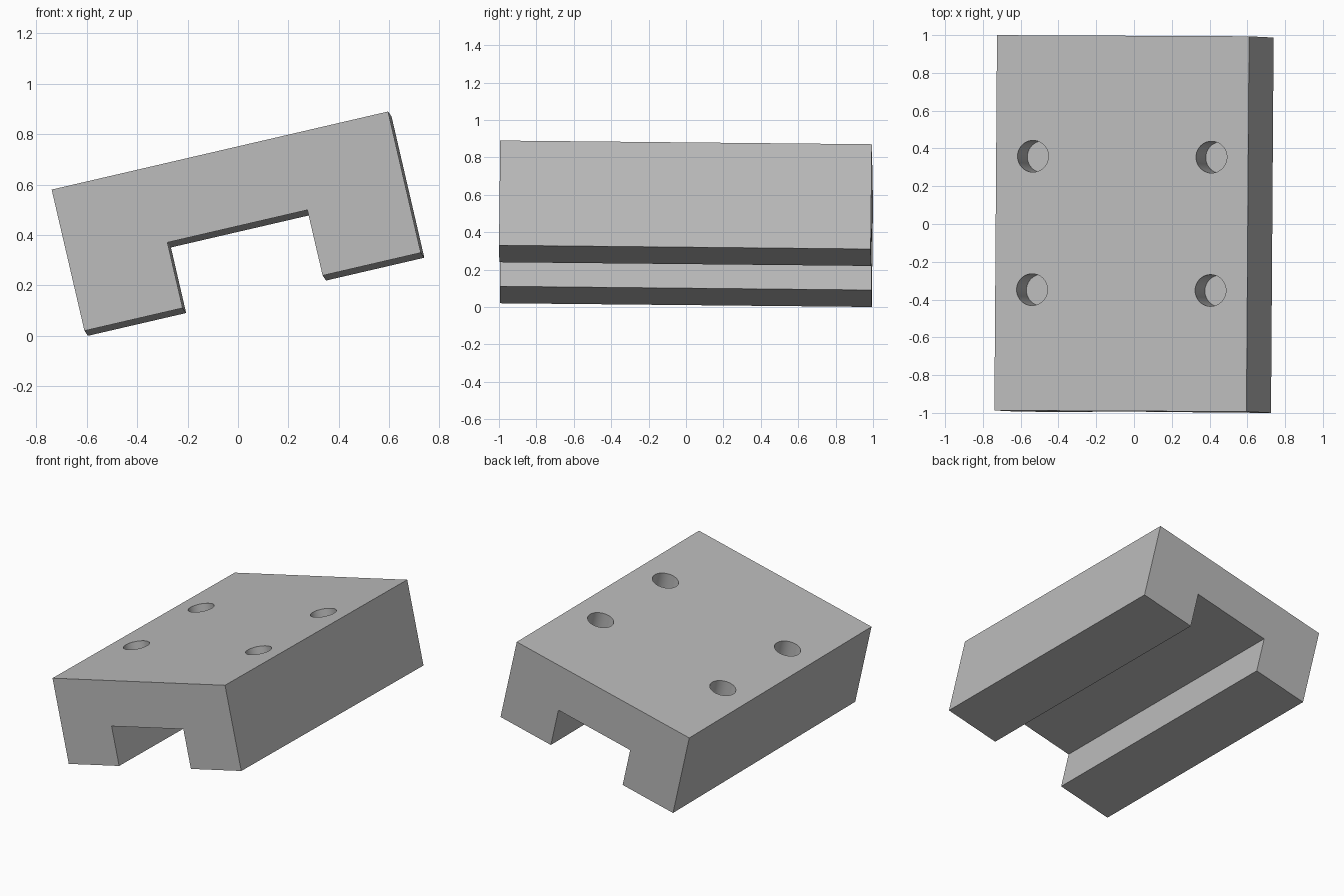
import bpy
import bmesh
from mathutils import Matrix, Vector

cube = bpy.data.objects.get("Cube")
if cube:
    bpy.data.objects.remove(cube, do_unlink=True)

WIDTH, LENGTH, HEIGHT = 1.37, 1.987, 0.575
SLOT_HALF, SLOT_DEPTH = 0.285, 0.267
HOLE_RADIUS, HOLE_DEPTH = 0.084, 0.23
HOLE_X, HOLE_Y = 0.485, 0.353

grey = bpy.data.materials.new("plain_grey")
grey.use_nodes = True
colour = (0.5, 0.5, 0.5, 1)
grey.diffuse_color = colour
grey.node_tree.nodes["Principled BSDF"].inputs["Base Color"].default_value = colour


def make_object(name, bm):
    bmesh.ops.recalc_face_normals(bm, faces=bm.faces)
    mesh = bpy.data.meshes.new(name)
    bm.to_mesh(mesh)
    bm.free()
    mesh.materials.append(grey)
    obj = bpy.data.objects.new(name, mesh)
    bpy.context.collection.objects.link(obj)
    return obj


# Channel block: mirrored half profile extruded along its length, top at z = 0
half = [(SLOT_HALF, SLOT_DEPTH - HEIGHT), (SLOT_HALF, -HEIGHT),
        (WIDTH / 2, -HEIGHT), (WIDTH / 2, 0)]
profile = half + [(-x, z) for x, z in reversed(half)]
bm = bmesh.new()
end = bm.faces.new([bm.verts.new((x, -LENGTH / 2, z)) for x, z in profile])
extruded = bmesh.ops.extrude_face_region(bm, geom=[end])["geom"]
bmesh.ops.translate(bm, vec=(0, LENGTH, 0),
                    verts=[v for v in extruded if isinstance(v, bmesh.types.BMVert)])
block = make_object("slotted_block", bm)

# Four blind holes in the top
bm = bmesh.new()
for sx in (-1, 1):
    for sy in (-1, 1):
        bmesh.ops.create_cone(bm, cap_ends=True, segments=40,
                              radius1=HOLE_RADIUS, radius2=HOLE_RADIUS,
                              depth=2 * HOLE_DEPTH,
                              matrix=Matrix.Translation((sx * HOLE_X, sy * HOLE_Y, 0)))
cutter = make_object("hole_cutter", bm)
cutter.hide_render = True

bpy.ops.object.select_all(action="DESELECT")
bpy.context.view_layer.objects.active = block
block.select_set(True)
cut = block.modifiers.new("holes", "BOOLEAN")
cut.operation = "DIFFERENCE"
cut.solver = "EXACT"
cut.object = cutter
bpy.ops.object.modifier_apply(modifier=cut.name)
bpy.data.objects.remove(cutter, do_unlink=True)

# Tilt the block, then centre it and rest it on the ground
along = Vector((0.007, 1, -0.01)).normalized()
up = Vector((0.974, 0, 0.226)).cross(along).normalized()
across = along.cross(up)
block.data.transform(Matrix((across, along, up)).transposed().to_4x4())
points = [v.co for v in block.data.vertices]
low = Vector([min(p[i] for p in points) for i in range(3)])
high = Vector([max(p[i] for p in points) for i in range(3)])
middle = (low + high) / 2
block.data.transform(Matrix.Translation((-middle.x, -middle.y, -low.z)))

bpy.ops.object.shade_smooth_by_angle()
